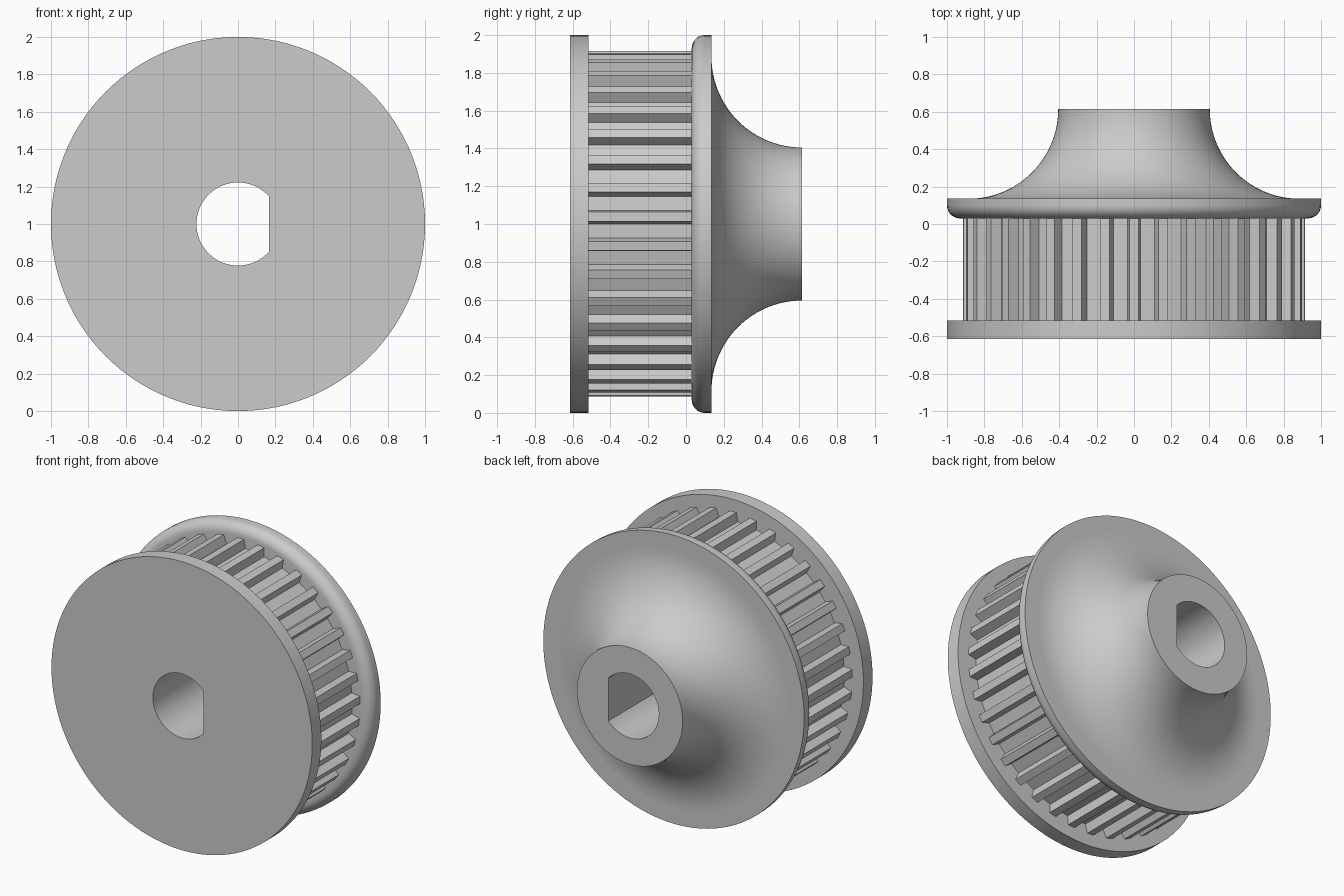
import bpy
import bmesh
from math import sin, cos, pi, radians

cube = bpy.data.objects.get("Cube")
if cube:
    bpy.data.objects.remove(cube, do_unlink=True)

SEGMENTS = 120            # 3 degree steps, so the bore corners land on a vertex
CENTRE_Z = 1.0
BORE_R, BORE_FLAT = 0.222, 0.165
FRONT, BACK = -0.615, 0.615
BELT_FRONT, BELT_BACK = -0.515, 0.03
FLANGE_BACK = 0.135
HUB_R, HUB_SWEEP = 0.405, 0.48
TEETH, TIP_R, ROOT_R = 37, 0.915, 0.855

grey = bpy.data.materials.new("plain grey")
grey.use_nodes = True
grey.diffuse_color = (0.6, 0.6, 0.6, 1)
grey.node_tree.nodes["Principled BSDF"].inputs["Base Color"].default_value = (0.6, 0.6, 0.6, 1)


def bore_radius(a):
    """D-shaped hole: a circle cut by a flat on the +x side."""
    c = cos(a)
    return min(BORE_R, BORE_FLAT / c) if c > 0 else BORE_R


def skin(name, rings):
    """Join successive closed rings of points with quads."""
    bm = bmesh.new()
    rows = [[bm.verts.new(p) for p in ring] for ring in rings]
    count = len(rows[0])
    for low, high in zip(rows, rows[1:]):
        for j in range(count):
            k = (j + 1) % count
            bm.faces.new((low[j], low[k], high[k], high[j]))
    mesh = bpy.data.meshes.new(name)
    bm.to_mesh(mesh)
    bm.free()
    mesh.materials.append(grey)
    obj = bpy.data.objects.new(name, mesh)
    bpy.context.collection.objects.link(obj)
    bpy.ops.object.select_all(action="DESELECT")
    obj.select_set(True)
    bpy.context.view_layer.objects.active = obj
    bpy.ops.object.shade_smooth_by_angle(angle=radians(30))
    return obj


def lathe(name, profile):
    """Spin (radius, y) points about the axle; radius None follows the bore."""
    rings = []
    for r, y in profile:
        ring = []
        for j in range(SEGMENTS):
            a = 2 * pi * j / SEGMENTS
            rad = bore_radius(a) if r is None else r
            ring.append((rad * cos(a), y, CENTRE_Z + rad * sin(a)))
        rings.append(ring)
    return skin(name, rings)


def arc(cr, cy, radius, start, end, steps):
    """Profile arc, angles in degrees from the radial direction."""
    angles = [radians(start + (end - start) * i / steps) for i in range(steps + 1)]
    return [(cr + radius * cos(t), cy + radius * sin(t)) for t in angles]


# Flat front flange
lathe("front_flange", [(ROOT_R - 0.015, BELT_FRONT), (1, BELT_FRONT), (1, FRONT), (None, FRONT)])

# Shaft hole through the whole pulley
lathe("shaft_bore", [(None, FRONT), (None, BACK)])

# Hub flaring down in a concave quarter sweep to the back flange
sweep = arc(HUB_R + HUB_SWEEP, BACK, HUB_SWEEP, 180, 270, 24)
lathe("flared_hub", [(None, BACK)] + sweep)

# Back flange with a rounded edge on the belt side
FILLET = 0.07
lathe("back_flange", [(HUB_R + HUB_SWEEP, FLANGE_BACK), (1, FLANGE_BACK)]
      + arc(1 - FILLET, BELT_BACK + FILLET, FILLET, 0, -90, 10)
      + [(ROOT_R - 0.015, BELT_BACK)])

# Belt teeth: slightly tapered, with flat floors between them
outline = []
for i in range(TEETH):
    mid = pi / 2 + 2 * pi * i / TEETH
    for r, half in ((ROOT_R, -0.036), (TIP_R, -0.025), (TIP_R, 0.025), (ROOT_R, 0.036)):
        a = mid + half / r
        outline.append((r * cos(a), CENTRE_Z + r * sin(a)))
teeth = skin("belt_teeth", [[(x, y, z) for x, z in outline] for y in (BELT_BACK, BELT_FRONT)])
teeth.data.shade_flat()
